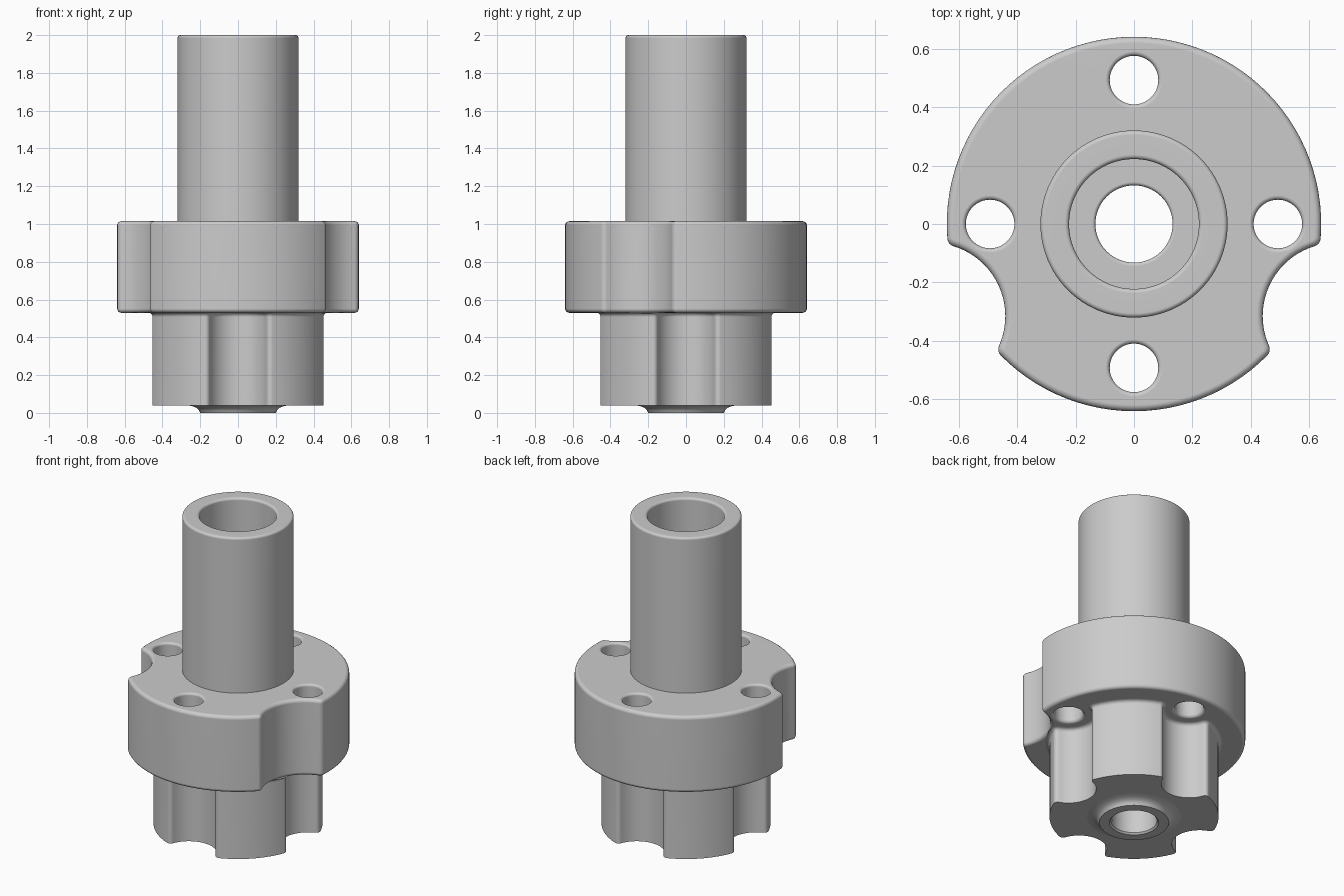
import bpy, bmesh
from math import sin, cos, pi, atan2, acos, hypot

if "Cube" in bpy.data.objects:
    bpy.data.objects.remove(bpy.data.objects["Cube"], do_unlink=True)

grey = bpy.data.materials.new("plain grey")
grey.use_nodes = True
grey.diffuse_color = (0.6, 0.6, 0.6, 1)
grey.node_tree.nodes["Principled BSDF"].inputs["Base Color"].default_value = grey.diffuse_color


def arc(cx, cy, r, a0, a1, n):
    return [(cx + r * cos(a0 + (a1 - a0) * i / n), cy + r * sin(a0 + (a1 - a0) * i / n))
            for i in range(n + 1)]


def circle(r, x=0, y=0, n=96):
    return arc(x, y, r, 0, 2 * pi, n)[:-1]


def scalloped(R, notches, f, d):
    """Disc outline with round notches and rounded corners, offset outward by d."""
    pts = []
    spans = []
    for (x, y, r) in notches:
        a, D, q = atan2(y, x) % (2 * pi), hypot(x, y), R - f
        phi = acos((q * q + D * D - (r + f) ** 2) / (2 * q * D))
        spans.append((a, D, r, phi))
    spans.sort()
    for i, (a, D, r, phi) in enumerate(spans):
        cx, cy = (R - f) * cos(phi), (R - f) * sin(phi)
        b = atan2(cy, D - cx)
        local = arc(cx, -cy, f + d, -phi, b, 6)
        local += arc(D, 0, r - d, pi + b, pi - b, 20)[1:-1]
        local += arc(cx, cy, f + d, -b, phi, 6)
        pts += [(x * cos(a) - y * sin(a), x * sin(a) + y * cos(a)) for x, y in local]
        # rim up to the next notch
        nxt = spans[(i + 1) % len(spans)]
        end = nxt[0] - nxt[3] + (2 * pi if i == len(spans) - 1 else 0)
        n = max(6, int((end - a - phi) / 0.06))
        pts += arc(0, 0, R + d, a + phi, end, n)[1:-1]
    return pts


def loft(name, layers, ring=False):
    """Skin a stack of (outline, z); capped, or closed onto itself as a ring."""
    bm = bmesh.new()
    rows = [[bm.verts.new((x, y, z)) for x, y in pts] for pts, z in layers]
    n = len(rows[0])
    pairs = list(zip(rows, rows[1:]))
    if ring:
        pairs.append((rows[-1], rows[0]))
    else:
        bm.faces.new(rows[0])
        bm.faces.new(rows[-1])
    for lo, hi in pairs:
        for i in range(n):
            j = (i + 1) % n
            bm.faces.new((lo[i], lo[j], hi[j], hi[i]))
    bmesh.ops.recalc_face_normals(bm, faces=bm.faces[:])
    me = bpy.data.meshes.new(name)
    bm.to_mesh(me)
    bm.free()
    me.materials.append(grey)
    ob = bpy.data.objects.new(name, me)
    bpy.context.collection.objects.link(ob)
    return ob


def select(ob):
    bpy.ops.object.select_all(action="DESELECT")
    ob.select_set(True)
    bpy.context.view_layer.objects.active = ob


def cut(ob, cutter):
    select(ob)
    mod = ob.modifiers.new("cut", "BOOLEAN")
    mod.operation, mod.solver, mod.object = "DIFFERENCE", "EXACT", cutter
    bpy.ops.object.modifier_apply(modifier=mod.name)
    bpy.data.objects.remove(cutter, do_unlink=True)


def finish(ob):
    select(ob)
    bpy.ops.object.shade_smooth_by_angle(angle=pi / 5)
    mod = ob.modifiers.new("even shading", "WEIGHTED_NORMAL")
    mod.keep_sharp = True


def quarter(r, n=4):
    """(inset, height) steps of a rounded edge, from the flat face to the wall."""
    return [(r - r * sin(t * pi / 2 / n), r - r * cos(t * pi / 2 / n)) for t in range(n + 1)]


def hole_cutter(x, y, r, z0, z1, e0, e1):
    """Round cutter whose ends flare to round over the hole edges."""
    low = [(circle(r + i, x, y, 64), z0 + h) for i, h in quarter(e0)]
    high = [(circle(r + i, x, y, 64), z1 - h) for i, h in reversed(quarter(e1))]
    ends = [(circle(r + e0, x, y, 64), z0 - 0.05)], [(circle(r + e1, x, y, 64), z1 + 0.05)]
    return loft("hole_cutter", ends[0] + low + high + ends[1])


FLOOR, TOP, BORE, SHAFT_HOLE = 0.53, 1.015, 0.222, 0.132
axes = [(1, 0), (0, 1), (-1, 0), (0, -1)]

# Flange: rounded disc with two side notches, four bolt holes and the bore
notches = [(s * 0.69, -0.315, 0.25) for s in (-1, 1)]
edge = quarter(0.022)
flange = loft("flange",
              [(scalloped(0.64, notches, 0.03, -i), FLOOR + h) for i, h in edge] +
              [(scalloped(0.64, notches, 0.03, -i), TOP - h) for i, h in reversed(edge)])
for x, y in axes:
    cut(flange, hole_cutter(x * 0.492, y * 0.492, 0.083, FLOOR, TOP, 0.02, 0.015))
cut(flange, loft("bore_cutter", [(circle(BORE), 0.4), (circle(BORE), 1.2)]))
finish(flange)

# Lower hub: four flutes, flared where it meets the flange
flutes = [(x * 0.492, y * 0.492, 0.16) for x, y in axes]
hub = loft("fluted_hub",
           [(scalloped(0.486, flutes, 0.025, 0), 0.04)] +
           [(scalloped(0.486, flutes, 0.025, i), FLOOR - h) for i, h in reversed(edge)])
cut(hub, hole_cutter(0, 0, SHAFT_HOLE, -0.1, FLOOR, 0.002, 0.012))
finish(hub)

# Pilot collar under the hub, with a concave foot
collar = [(SHAFT_HOLE, 0.04), (SHAFT_HOLE, 0.01), (0.142, 0), (0.2, 0), (0.207, 0.015),
          (0.22, 0.027), (0.243, 0.036), (0.27, 0.04)]
finish(loft("pilot_collar", [(circle(r), z) for r, z in collar], ring=True))

# Upper tube with rounded rim
rim = quarter(0.015)
tube = [(0.32, TOP)] + [(0.32 - i, 2 - h) for i, h in reversed(rim)]
tube += [(BORE + i, 2 - h) for i, h in rim] + [(BORE, TOP)]
finish(loft("upper_tube", [(circle(r), z) for r, z in tube], ring=True))
